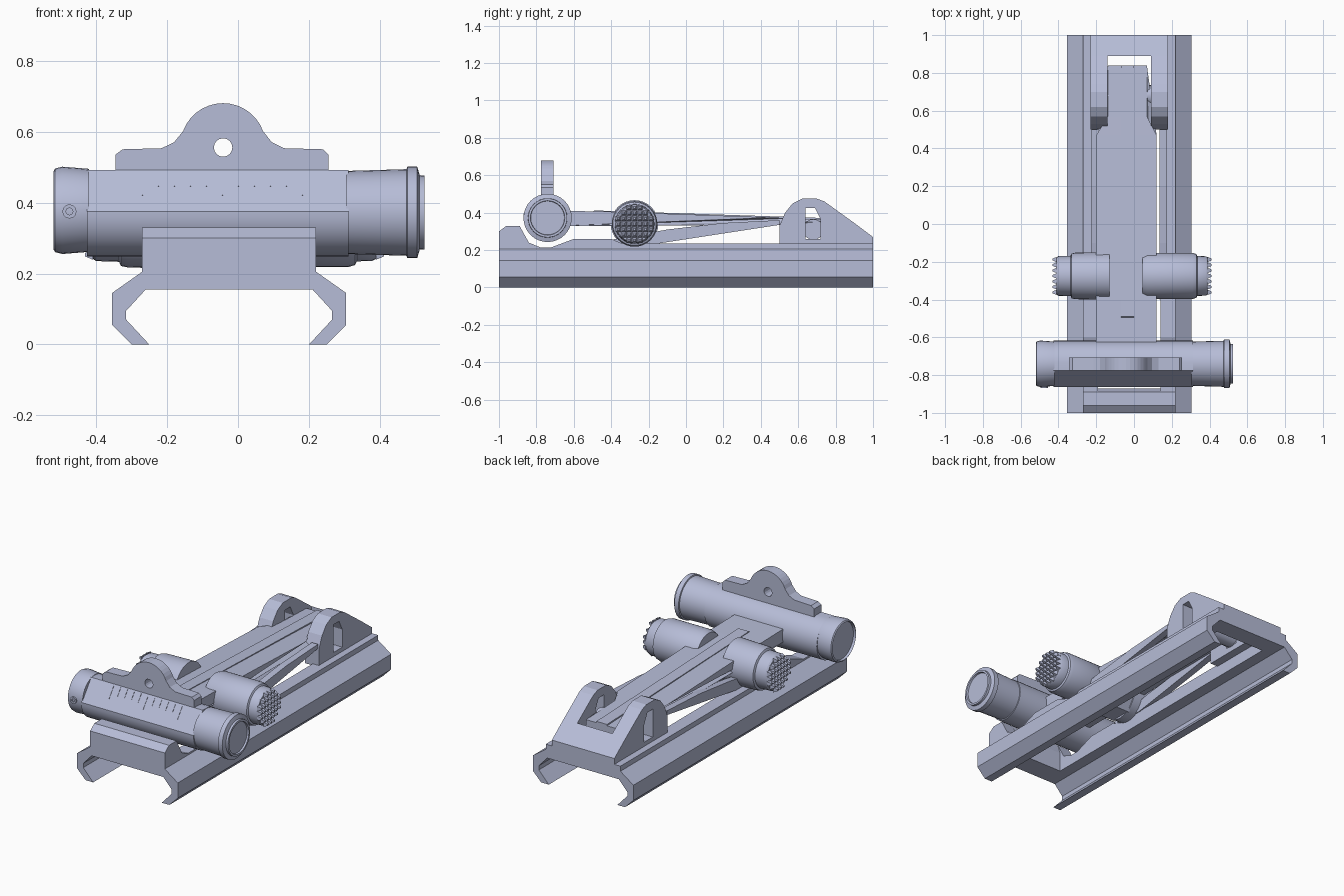
import bpy, bmesh, math
from mathutils import Matrix, Vector

cube = bpy.data.objects.get("Cube")
if cube:
    bpy.data.objects.remove(cube, do_unlink=True)

steel = bpy.data.materials.new("blue_grey_steel")
steel.use_nodes = True
COLOUR = (0.47, 0.505, 0.68, 1)
steel.diffuse_color = COLOUR
steel.node_tree.nodes["Principled BSDF"].inputs["Base Color"].default_value = COLOUR

CENTRE = -0.025
AXES = {
    "x": Matrix(((0, 0, 1), (1, 0, 0), (0, 1, 0))),
    "y": Matrix(((1, 0, 0), (0, 0, -1), (0, 1, 0))),
}


def add(name, mesh):
    mesh.materials.clear()
    mesh.materials.append(steel)
    ob = bpy.data.objects.new(name, mesh)
    bpy.context.collection.objects.link(ob)
    return ob


def prism(name, axis, outline, a, b, holes=()):
    """Extrude an outline with optional holes from a to b along an axis."""
    curve = bpy.data.curves.new(name, "CURVE")
    curve.dimensions = "2D"
    curve.fill_mode = "BOTH"
    curve.extrude = (b - a) / 2
    for loop in (outline, *holes):
        sp = curve.splines.new("POLY")
        sp.points.add(len(loop) - 1)
        for p, (u, v) in zip(sp.points, loop):
            p.co = (u, v, 0, 1)
        sp.use_cyclic_u = True
    temp = bpy.data.objects.new(name, curve)
    mesh = bpy.data.meshes.new_from_object(temp)
    bpy.data.objects.remove(temp)
    bpy.data.curves.remove(curve)
    middle = (a + b) / 2 * (-1 if axis == "y" else 1)
    mesh.transform(AXES[axis].to_4x4() @ Matrix.Translation((0, 0, middle)))
    bm = bmesh.new()
    bm.from_mesh(mesh)
    bmesh.ops.remove_doubles(bm, verts=bm.verts, dist=1e-5)
    bmesh.ops.recalc_face_normals(bm, faces=bm.faces)
    bm.to_mesh(mesh)
    bm.free()
    mesh.shade_flat()
    return add(name, mesh)


def pair(name, outline, a, b, holes=()):
    """Two plates mirrored about the rail centre line."""
    prism("right_" + name, "x", outline, a, b, holes)
    prism("left_" + name, "x", outline, 2 * CENTRE - b, 2 * CENTRE - a, holes)


def smooth(mesh, angle=30):
    mesh.shade_smooth()
    mesh.set_sharp_from_angle(angle=math.radians(angle))


def turned(name, y, z, profile, teeth=0, sides=32):
    """Lathe (x, radius) pairs about a line along x; teeth = end direction."""
    bm = bmesh.new()
    rings = []
    for x, r in profile:
        rings.append([bm.verts.new((x, y + r * math.cos(math.tau * i / sides),
                                    z + r * math.sin(math.tau * i / sides)))
                      for i in range(sides)])
    for p, q in zip(rings, rings[1:]):
        for i in range(sides):
            j = (i + 1) % sides
            bm.faces.new((p[i], p[j], q[j], q[i]))
    bm.faces.new(rings[0])
    bm.faces.new(rings[-1])
    bmesh.ops.recalc_face_normals(bm, faces=bm.faces)
    if teeth:
        end = max(profile, key=lambda p: p[0] * teeth)[0]
        turn = (Matrix.Rotation(teeth * math.pi / 2, 4, "Y")
                @ Matrix.Rotation(math.pi / 4, 4, "Z"))
        for i in range(-3, 4):
            for j in range(-3, 4):
                if math.hypot(i, j) < 3.3:
                    where = Vector((end + teeth * 0.01, y + i * 0.029, z + j * 0.029))
                    bmesh.ops.create_cone(bm, cap_ends=True, segments=4, radius1=0.02,
                                          radius2=0.007, depth=0.022,
                                          matrix=Matrix.Translation(where) @ turn)
    mesh = bpy.data.meshes.new(name)
    bm.to_mesh(mesh)
    bm.free()
    smooth(mesh)
    return add(name, mesh)


def circle(cx, cy, r, n=16, start=0, stop=360):
    count = n if stop - start == 360 else n + 1
    return [(cx + r * math.cos(math.radians(start + (stop - start) * i / n)),
             cy + r * math.sin(math.radians(start + (stop - start) * i / n)))
            for i in range(count)]


# Hooked rails running the full length
rail = [(-0.25, 0), (-0.30, 0), (-0.355, 0.055), (-0.355, 0.145), (-0.27, 0.205),
        (-0.19, 0.205), (-0.19, 0.155), (-0.26, 0.155), (-0.315, 0.095), (-0.315, 0.07)]
prism("right_rail", "y", rail, -1, 1)
prism("left_rail", "y", [(2 * CENTRE - x, z) for x, z in rail], -1, 1)

# Side walls with a cradle under the cross tube
wall = [(-1, 0.155), (-1, 0.30), (-0.96, 0.33), (-0.89, 0.33), (-0.84, 0.24), (-0.78, 0.215),
        (-0.72, 0.215), (-0.6, 0.26), (-0.4, 0.26), (-0.34, 0.235), (1, 0.235), (1, 0.155)]
pair("side_wall", wall, -0.27, -0.19)

# Front and rear bridges
prism("front_bridge", "x", [(-1, 0.155), (-1, 0.30), (-0.96, 0.33), (-0.89, 0.33),
                            (-0.87, 0.27), (-0.87, 0.155)], -0.2, 0.15)
prism("rear_bridge", "x", [(0.89, 0.155), (0.89, 0.352), (1, 0.27), (1, 0.155)], -0.23, 0.18)

# Hinge ears with a tall window, and the hinge hub between them
ear = [(0.5, 0.225), (0.5, 0.33), (0.53, 0.40), (0.57, 0.45), (0.62, 0.475), (0.70, 0.475),
       (0.74, 0.46), (0.89, 0.352), (0.89, 0.225)]
window = [(0.64, 0.26), (0.72, 0.26), (0.72, 0.365), (0.69, 0.425), (0.64, 0.425)]
pair("hinge_ear", ear, -0.23, -0.14, [window])
turned("hinge_hub", 0.68, 0.31, [(-0.14, 0.055), (0.09, 0.055)], sides=20)

# Sight leaf, narrowing between the ears
leaf = prism("sight_leaf", "x", [(-0.66, 0.33), (-0.66, 0.41), (-0.4, 0.405), (0.47, 0.374),
                                 (0.57, 0.37), (0.84, 0.36), (0.84, 0.29), (0.57, 0.335),
                                 (0.47, 0.335), (-0.4, 0.33)], -0.2, 0.12)
for v in leaf.data.vertices:
    if v.co.y > 0.5:
        v.co.x = -0.035 + math.copysign(0.103, v.co.x + 0.04)
prism("leaf_ridge", "x", [(-0.5, 0.40), (-0.49, 0.412), (0.84, 0.368), (0.84, 0.35)], -0.07, 0)

# Slanting ramps beside and below the leaf
ramp = [(-0.17, 0.232), (0.5, 0.335), (0.5, 0.36), (0.2, 0.345), (-0.1, 0.31), (-0.4, 0.255),
        (-0.34, 0.232)]
pair("ramp", ramp, -0.225, -0.185)

# Slider with two knurled knobs
prism("slider_block", "x", [(-0.385, 0.29), (-0.34, 0.225), (-0.21, 0.225), (-0.165, 0.29),
                            (-0.165, 0.36), (-0.385, 0.36)], -0.14, 0.06)
turned("right_knob", -0.275, 0.34, [(-0.41, 0.098), (-0.40, 0.105), (-0.335, 0.107),
                                    (-0.33, 0.119), (-0.31, 0.123), (-0.13, 0.127)], -1)
turned("left_knob", -0.275, 0.34, [(0.045, 0.112), (0.07, 0.122), (0.31, 0.122), (0.33, 0.116),
                                   (0.335, 0.106), (0.38, 0.104), (0.39, 0.098)], 1)

# Cross tube: round below with a slanted front face, and round end caps
tube = prism("cross_tube_body", "x", [(-0.775, 0.492), (-0.862, 0.375),
                                      *circle(-0.74, 0.37, 0.122, 24, 186, 446)], -0.425, 0.312)
smooth(tube.data, 20)
turned("right_end_cap", -0.74, 0.378, [(-0.505, 0.095), (-0.505, 0.108), (-0.52, 0.11),
                                       (-0.515, 0.118), (-0.495, 0.123), (-0.42, 0.117)])
turned("left_end_cap", -0.74, 0.372, [(0.305, 0.117), (0.475, 0.122), (0.477, 0.129),
                                      (0.505, 0.129), (0.512, 0.105), (0.525, 0.104),
                                      (0.525, 0.092), (0.515, 0.09)])
prism("cap_screw", "y", circle(-0.475, 0.375, 0.02, 12), -0.868, -0.8,
      [circle(-0.475, 0.375, 0.01, 8)])


def front_y(z):
    return -0.862 + (z - 0.375) * 0.087 / 0.117


# Scale strokes on the slanted front face
for i in range(11):
    x = -0.27 + i * 0.045
    low = 0.445 if i % 5 else 0.42
    prism("scale_stroke", "x", [(front_y(low), low), (front_y(low) - 0.002, low + 0.001),
                                (front_y(0.485) - 0.002, 0.486), (front_y(0.485), 0.485)],
          x, x + 0.003)

# Aperture plate with a rounded crest and peep hole
crest = circle(-0.042, 0.56, 0.12, 14, 20, 160)
plate = [(0.255, 0.47), (0.255, 0.535), (0.24, 0.55), (0.13, 0.553), (0.095, 0.57), *crest,
         (-0.18, 0.57), (-0.215, 0.553), (-0.325, 0.55), (-0.345, 0.535), (-0.345, 0.47)]
prism("aperture_plate", "y", plate, -0.775, -0.708, [circle(-0.042, 0.555, 0.026)])
